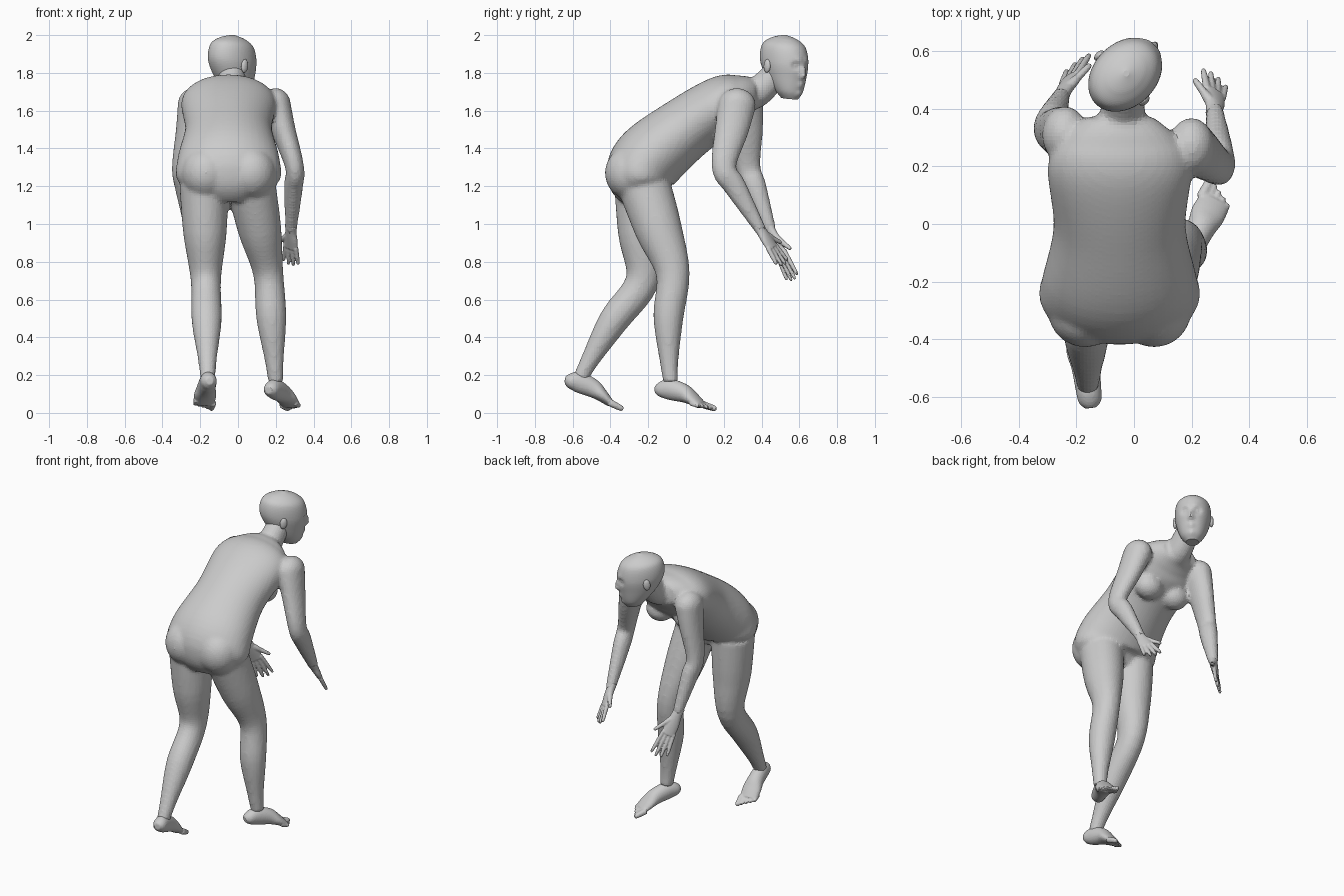
import bpy, bmesh, math
from mathutils import Vector, Matrix

if "Cube" in bpy.data.objects:
    bpy.data.objects.remove(bpy.data.objects["Cube"], do_unlink=True)

GREY = (.6, .6, .6, 1)
skin = bpy.data.materials.new("plain grey")
skin.use_nodes = True
skin.diffuse_color = GREY
skin.node_tree.nodes["Principled BSDF"].inputs["Base Color"].default_value = GREY

UP = Vector((0, 0, 1))
SIDE = Vector((1, 0, 0))


def spline(rows, steps):
    """Smooth curve through rows of (x, y, z, half width, half depth)."""
    padded = [rows[0], *rows, rows[-1]]
    curve = []
    for before, start, end, after in zip(padded, padded[1:], padded[2:], padded[3:]):
        for step in range(steps):
            t = step / steps
            curve.append([q + t / 2 * (r - p + t * (2 * p - 5 * q + 4 * r - s + t * (3 * (q - r) + s - p)))
                          for p, q, r, s in zip(before, start, end, after)])
    return curve + [list(rows[-1])]


def loft(bm, rows, side=SIDE, axis=None, segments=24, steps=5):
    """Closed tube of elliptical rings along a path."""
    path = spline(rows, steps)
    rings = []
    for index, (x, y, z, width, depth) in enumerate(path):
        before = Vector(path[max(index - 1, 0)][:3])
        after = Vector(path[min(index + 1, len(path) - 1)][:3])
        along = axis or (after - before).normalized()
        across = (side - along * side.dot(along)).normalized()
        deep = along.cross(across)
        ring = []
        for corner in range(segments):
            angle = math.tau * corner / segments
            offset = across * width * math.cos(angle) + deep * depth * math.sin(angle)
            ring.append(bm.verts.new(Vector((x, y, z)) + offset))
        rings.append(ring)
    faces = [bm.faces.new((low[k - 1], low[k], high[k], high[k - 1]))
             for low, high in zip(rings, rings[1:]) for k in range(segments)]
    faces += [bm.faces.new(rings[0]), bm.faces.new(rings[-1])]
    bmesh.ops.recalc_face_normals(bm, faces=faces)


def blob(bm, centre, radii):
    """Ellipsoid."""
    bmesh.ops.create_icosphere(bm, subdivisions=3, radius=1,
                               matrix=Matrix.Translation(centre) @ Matrix.Diagonal((*radii, 1)))


def limb(bm, joints, profile, bow=0):
    """Two-segment limb; the profile gives width and depth at each joint count."""
    joints = [Vector(joint) for joint in joints]
    rows = []
    for place, width, depth in profile:
        segment = min(int(place), 1)
        centre = joints[segment].lerp(joints[segment + 1], place - segment)
        if segment:
            centre.y -= bow * math.sin(math.pi * (place - segment))
        rows.append((*centre, width, depth))
    loft(bm, rows)


def digit(bm, base, tip, radius):
    """Finger or toe with a rounded tip."""
    rows = [(*base.lerp(tip, place), radius * scale, radius * scale)
            for place, scale in ((0, 1.1), (.5, 1), (.9, .8), (1, .4))]
    loft(bm, rows, side=Vector((.8, -.4, .2)), segments=12, steps=3)


def finish(name, bm, voxel=None, smooth=0):
    """Make one object, blending its shapes when a voxel size is given."""
    mesh = bpy.data.meshes.new(name)
    bm.to_mesh(mesh)
    bm.free()
    mesh.materials.append(skin)
    part = bpy.data.objects.new(name, mesh)
    bpy.context.scene.collection.objects.link(part)
    if voxel:
        blend = part.modifiers.new("blend", 'REMESH')
        blend.mode = 'VOXEL'
        blend.voxel_size = voxel
        relax = part.modifiers.new("relax", 'SMOOTH')
        relax.factor = .5
        relax.iterations = smooth
    return part


# Torso, bent forward: y, z, half width, half depth from crotch to neck base
MIDDLE = -.05
TORSO = [(-.24, 1.13, .15, .1), (-.25, 1.23, .27, .17), (-.2, 1.34, .27, .19),
         (-.01, 1.5, .23, .17), (.2, 1.64, .25, .15), (.3, 1.68, .2, .11), (.37, 1.69, .12, .08)]
body = bmesh.new()
loft(body, [(MIDDLE, *row) for row in TORSO], segments=40, steps=7)
for sign in (-1, 1):
    blob(body, (MIDDLE + sign * .12, -.3, 1.27), (.13, .13, .14))   # buttock
    blob(body, (MIDDLE + sign * .1, .2, 1.49), (.09, .08, .08))     # breast

# Neck
loft(body, [(MIDDLE, .3, 1.68, .11, .09), (-.04, .38, 1.7, .08, .08), (-.03, .5, 1.82, .07, .07)])

# Legs: hip, knee and ankle, planted then trailing
LEG = [(0, .13, .14), (.5, .115, .125), (1, .08, .09), (1.4, .08, .08), (1.8, .05, .05), (2, .04, .04)]
limb(body, [(.07, -.22, 1.2), (.16, -.07, .74), (.2, -.08, .16)], LEG, bow=.02)
limb(body, [(-.18, -.24, 1.2), (-.17, -.23, .7), (-.16, -.56, .18)], LEG, bow=.02)

# Arms: shoulder, elbow and wrist
ARM = [(0, .08, .1), (.4, .065, .09), (1, .05, .065), (1.3, .05, .06), (2, .03, .03)]
WRISTS = [Vector((.28, .4, .96)), Vector((-.25, .45, .96))]
shoulders = [(.2, .27, 1.63), (-.24, .31, 1.63)]
elbows = [(.3, .2, 1.3), (-.3, .33, 1.3)]
for shoulder, elbow, wrist in zip(shoulders, elbows, WRISTS):
    blob(body, shoulder, (.08, .1, .09))
    limb(body, [shoulder, elbow, wrist], ARM)
finish("body", body, voxel=.013, smooth=6)

# Feet: an arched sole from heel to ball, then five toes
FOOT = [(0, .02, .02), (.1, .04, .04), (.3, .045, .055), (.6, .05, .05), (.8, .06, .035), (1, .055, .02)]


def foot(name, heel, ball, inner):
    bm = bmesh.new()
    heel, ball = Vector(heel), Vector(ball)
    along = (ball - heel).normalized()
    side = along.cross(UP).normalized()
    loft(bm, [(*(heel.lerp(ball, place) + UP * .035 * math.sin(math.pi * place)), width, depth)
              for place, width, depth in FOOT], side=side)
    for toe in range(5):
        base = ball + side * inner * (2 - toe) * .023 - along * (.01 + .008 * toe)
        digit(bm, base, base + along * (.08 - .006 * toe), .013 if toe else .018)
    finish(name, bm, voxel=.006, smooth=3)


foot("planted_foot", (.16, -.16, .12), (.28, .08, .04), inner=-1)
foot("trailing_foot", (-.15, -.64, .17), (-.18, -.4, .05), inner=1)


# Hands: palm, four fanned fingers and a thumb
def hand(name, wrist, reach, across):
    bm = bmesh.new()
    reach = Vector(reach)
    along = (reach - wrist).normalized()
    across = Vector(across)
    across = (across - along * across.dot(along)).normalized()
    knuckle = wrist.lerp(reach, .48)
    loft(bm, [(*(wrist - along * .04), .034, .027), (*wrist, .032, .025),
              (*wrist.lerp(knuckle, .5), .042, .021), (*knuckle, .043, .016)], side=across)
    for finger in range(4):
        spread = across * (1.5 - finger)
        tip = reach + spread * .033 - along * .008 * (finger - 1.2) ** 2
        digit(bm, knuckle + spread * .022 - along * .012, tip, .012)
    root = wrist.lerp(knuckle, .2) + across * .01
    thumb = wrist.lerp(reach, .5) + across * .09
    bend = root.lerp(thumb, .5)
    digit(bm, root, bend, .018)
    digit(bm, root.lerp(bend, .6), thumb, .013)
    finish(name, bm, voxel=.005, smooth=2)


hand("right_side_hand", WRISTS[0], (.28, .52, .78), (-.8, .6, .2))
hand("left_side_hand", WRISTS[1], (-.19, .57, .7), (.7, .4, .6))

# Head: stacked rings from crown to chin, then soft bumps push the face in and out
HEAD = [(-.01, .14, .01, .01), (-.01, .12, .06, .08), (-.01, .08, .1, .13), (0, 0, .11, .145),
        (.02, -.08, .095, .12), (.05, -.15, .07, .08), (.06, -.19, .04, .05)]
FACE = {  # sideways, height, size, push
    "nose bridge": (0, -.03, .016, .012), "nose tip": (0, -.06, .018, .022),
    "eye socket": (.04, -.01, .02, -.016), "eyeball": (.04, -.01, .011, .007),
    "brow": (.03, .02, .02, .004), "mouth": (0, -.11, .02, .009), "chin": (0, -.16, .02, .008)}
head = bmesh.new()
loft(head, [(0, *row) for row in HEAD], axis=-UP, segments=96, steps=9)
for vert in head.verts:
    if vert.co.y > .02:
        vert.co.y += sum(push * math.exp(-((abs(vert.co.x) - sideways) ** 2 + (vert.co.z - height) ** 2) / size ** 2)
                         for sideways, height, size, push in FACE.values())
for sign in (-1, 1):
    blob(head, (sign * .11, -.015, -.025), (.014, .022, .036))   # ear
skull = finish("head", head)
skull.matrix_world = (Matrix.Translation((-.03, .52, 1.86))
                      @ Matrix.Rotation(math.radians(-45), 4, 'Z')
                      @ Matrix.Rotation(math.radians(-6), 4, 'X'))
